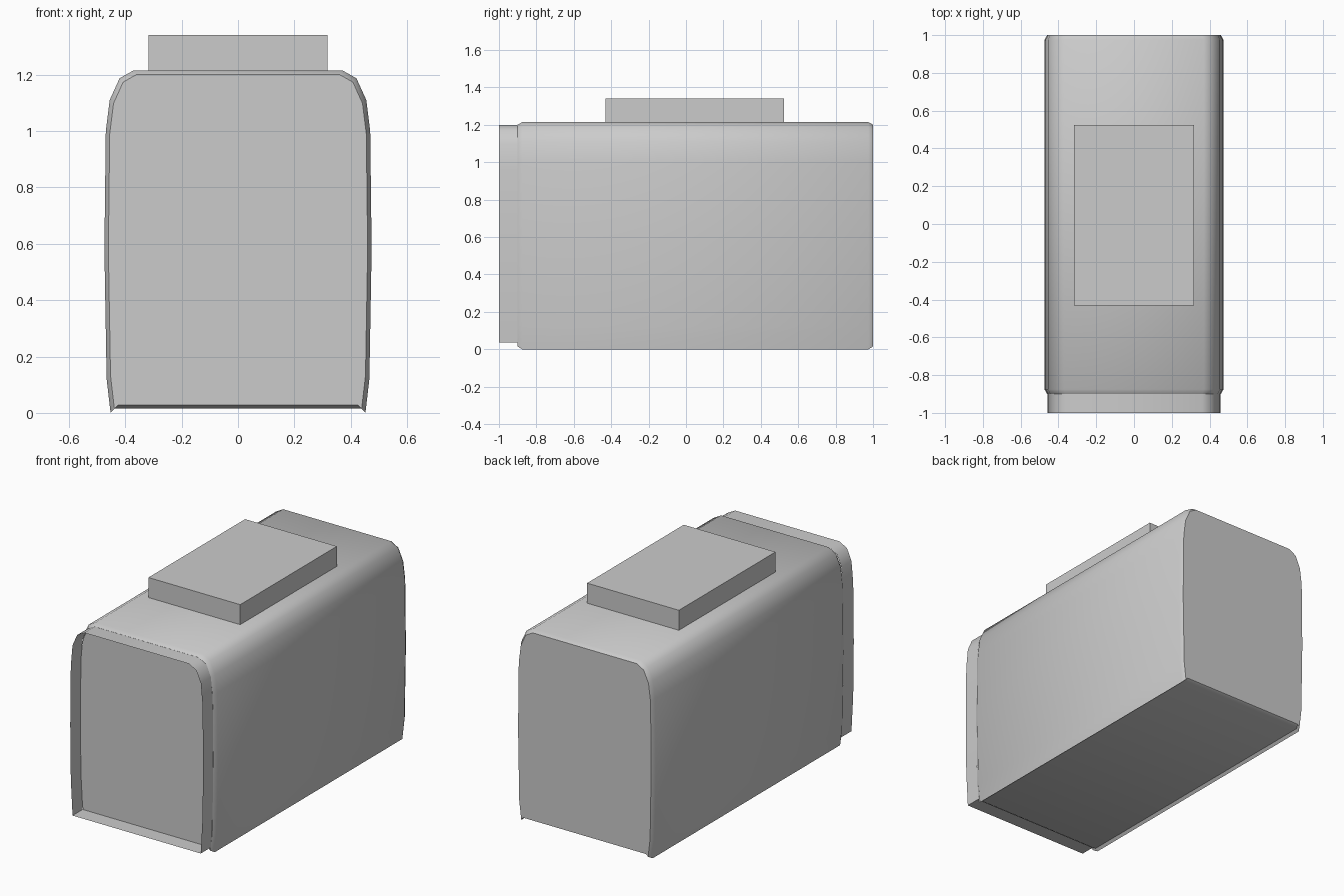
import bpy, bmesh, math

cube = bpy.data.objects.get("Cube")
if cube:
    bpy.data.objects.remove(cube, do_unlink=True)

# Single plain grey for every part
GREY = (0.6, 0.6, 0.6, 1.0)
grey = bpy.data.materials.new("plain grey")
grey.use_nodes = True
grey.diffuse_color = GREY
grey.node_tree.nodes["Principled BSDF"].inputs["Base Color"].default_value = GREY

# Half cross-sections (x, z), bottom to top
BODY = [(0.437, 0.015), (0.452, 0.0), (0.466, 0.12), (0.474, 0.58), (0.469, 1.0),
        (0.455, 1.11), (0.42, 1.187), (0.37, 1.215)]
RIM = [(0.443, 0.037), (0.455, 0.26), (0.459, 0.6), (0.455, 0.97),
       (0.443, 1.1), (0.412, 1.172), (0.36, 1.2)]


def mirrored(half):
    return half + [(-x, z) for x, z in reversed(half)]


def shrink(half, d):
    """Pull a half section towards its middle by about d."""
    mid = 0.6
    return [(x * (1 - d / 0.47), max(mid + (z - mid) * (1 - d / 0.6), 0.015))
            for x, z in half]


def finish(bm, name, smooth=True):
    mesh = bpy.data.meshes.new(name)
    bm.to_mesh(mesh)
    bm.free()
    mesh.materials.append(grey)
    ob = bpy.data.objects.new(name, mesh)
    bpy.context.collection.objects.link(ob)
    if smooth:
        bpy.ops.object.select_all(action='DESELECT')
        ob.select_set(True)
        bpy.context.view_layer.objects.active = ob
        bpy.ops.object.shade_smooth_by_angle(angle=math.radians(42))
    return ob


def loft(name, sections, capped):
    """Skin a list of (y, half section) rings, front to back."""
    bm = bmesh.new()
    rings = [[bm.verts.new((x, y, z)) for x, z in mirrored(half)] for y, half in sections]
    n = len(rings[0])
    for a, b in zip(rings, rings[1:]):
        for i in range(n):
            j = (i + 1) % n
            bm.faces.new((a[i], b[i], b[j], a[j]))
    if capped:
        bm.faces.new(rings[0])
        bm.faces.new(rings[-1][::-1])
        bmesh.ops.recalc_face_normals(bm, faces=bm.faces[:])
    else:
        bm.normal_update()
        top = max(bm.faces, key=lambda f: f.calc_center_median().z)
        if top.normal.z < 0:
            bmesh.ops.reverse_faces(bm, faces=bm.faces[:])
    return finish(bm, name)


# Main case with softened front and back edges
loft("case_body", [(-0.9, shrink(BODY, 0.014)), (-0.875, BODY),
                   (0.975, BODY), (1.0, shrink(BODY, 0.014))], True)

# Thin open rim standing out from the front
loft("front_rim", [(-1.0, RIM), (-0.9, RIM)], False)

# Flat block on top
bm = bmesh.new()
bmesh.ops.create_cube(bm, size=1.0)
for v in bm.verts:
    v.co = (v.co.x * 0.634, v.co.y * 0.954 + 0.046, v.co.z * 0.127 + 1.2765)
finish(bm, "top_block", smooth=False)
